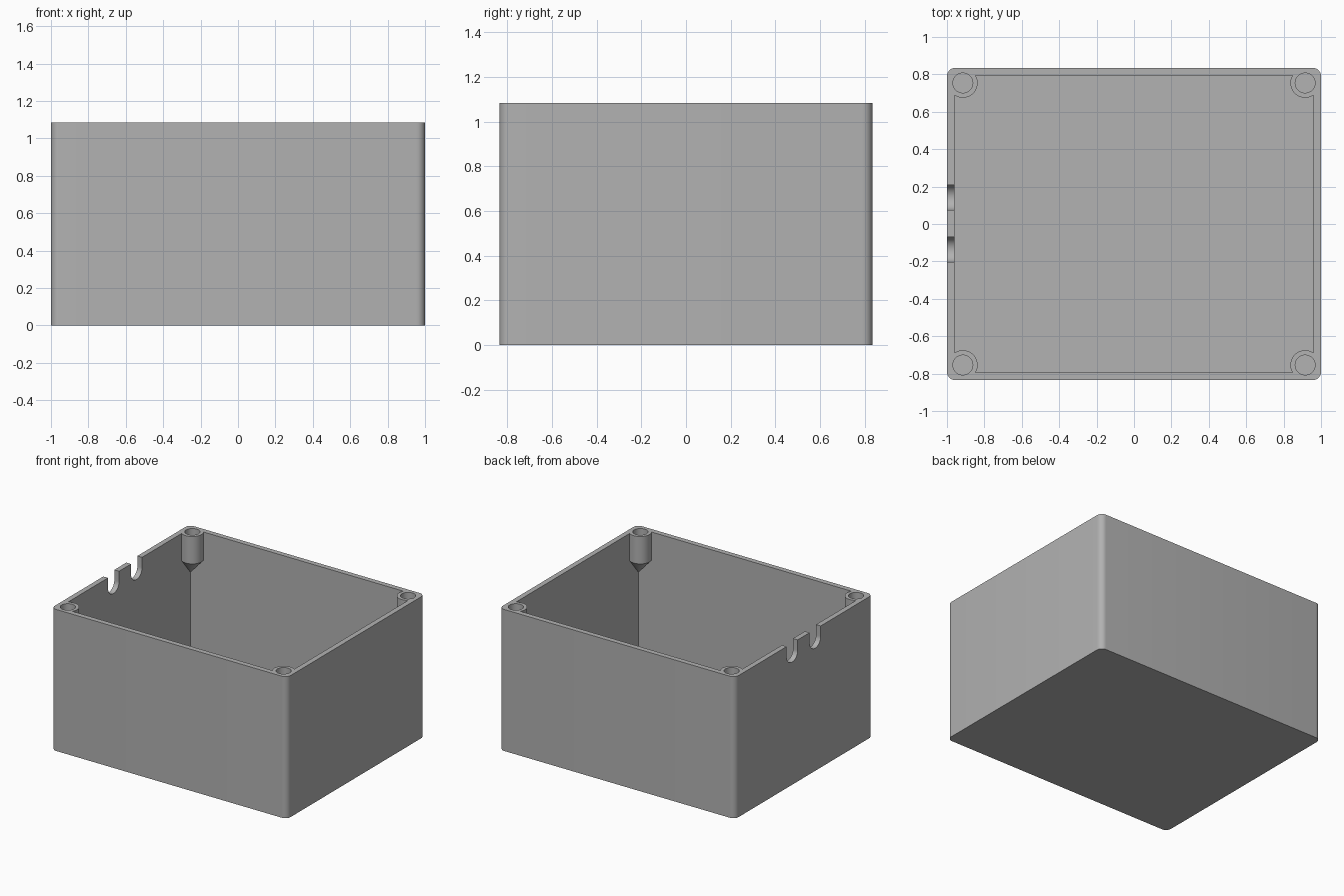
import bpy, bmesh, math
from mathutils import Matrix, Vector

default = bpy.data.objects.get("Cube")
if default:
    bpy.data.objects.remove(default, do_unlink=True)

X, Y, H = 1.0, 0.835, 1.085      # half width, half depth, height
WALL, CORNER = 0.04, 0.045
POST_X, POST_Y = 0.915, 0.754    # screw post centres
OVER = 0.1                       # overshoot of cutters above the rim

plastic = bpy.data.materials.new("grey plastic")
plastic.use_nodes = True
grey = (0.445, 0.445, 0.445, 1)
plastic.diffuse_color = grey
plastic.node_tree.nodes["Principled BSDF"].inputs["Base Color"].default_value = grey


def finish(name, bm):
    bmesh.ops.recalc_face_normals(bm, faces=bm.faces)
    mesh = bpy.data.meshes.new(name)
    bm.to_mesh(mesh)
    bm.free()
    mesh.materials.append(plastic)
    ob = bpy.data.objects.new(name, mesh)
    bpy.context.collection.objects.link(ob)
    return ob


def block(name, hx, hy, z0, z1, corner=0):
    bm = bmesh.new()
    bmesh.ops.create_cube(bm, size=1)
    bmesh.ops.scale(bm, vec=(2 * hx, 2 * hy, z1 - z0), verts=bm.verts)
    bmesh.ops.translate(bm, vec=(0, 0, (z0 + z1) / 2), verts=bm.verts)
    if corner:
        upright = [e for e in bm.edges
                   if abs(e.verts[0].co.z - e.verts[1].co.z) > 0.1]
        bmesh.ops.bevel(bm, geom=upright, offset=corner, segments=8,
                        profile=0.5, affect='EDGES')
    return finish(name, bm)


def extrude_outline(name, points, vec):
    bm = bmesh.new()
    face = bm.faces.new([bm.verts.new(p) for p in points])
    ext = bmesh.ops.extrude_face_region(bm, geom=[face])["geom"]
    bmesh.ops.translate(bm, vec=vec,
                        verts=[g for g in ext if isinstance(g, bmesh.types.BMVert)])
    return finish(name, bm)


def circle(x, y, z, r, n=48):
    return [(x + r * math.cos(math.tau * i / n),
             y + r * math.sin(math.tau * i / n), z) for i in range(n)]


def post(name, sx, sy):
    """Round post whose underside tapers into the corner of the cavity."""
    x, y, r = sx * POST_X, sy * POST_Y, 0.079
    tip = Vector((sx * (X - WALL + 0.003), sy * (Y - WALL + 0.003), H - 0.34))
    bm = bmesh.new()
    low = [bm.verts.new(p) for p in circle(x, y, H - 0.21, r)]
    high = [bm.verts.new(p) for p in circle(x, y, H + 2 * OVER, r)]
    apex = bm.verts.new(tip)
    bm.faces.new(high)
    for i, v in enumerate(low):
        j = (i + 1) % len(low)
        bm.faces.new((v, low[j], high[j], high[i]))
        bm.faces.new((v, apex, low[j]))
    return finish(name, bm)


def cut(target, tool):
    mod = target.modifiers.new("cut", 'BOOLEAN')
    mod.operation, mod.solver, mod.object = 'DIFFERENCE', 'EXACT', tool
    bpy.context.view_layer.objects.active = target
    bpy.ops.object.modifier_apply(modifier=mod.name)
    bpy.data.objects.remove(tool, do_unlink=True)


# Outer shell and the hollow, with the posts left standing in the hollow
body = block("box_body", X, Y, 0, H, CORNER)
hollow = block("hollow_cutter", X - WALL, Y - WALL, WALL, H + OVER)
corners = [(sx, sy) for sx in (-1, 1) for sy in (-1, 1)]
for sx, sy in corners:
    cut(hollow, post("post_cutter", sx, sy))
cut(body, hollow)

# Screw holes
for sx, sy in corners:
    outline = circle(sx * POST_X, sy * POST_Y, H - 0.2, 0.053)
    cut(body, extrude_outline("hole_cutter", outline, (0, 0, 0.2 + OVER)))

# Two round-bottomed cable slots in one side wall
R, SLOT_Z = 0.067, H - 0.078
for cy in (-0.137, 0.142):
    outline = [(-X - OVER, cy + R, H + OVER), (-X - OVER, cy - R, H + OVER)]
    for i in range(25):
        a = math.pi + math.pi * i / 24
        outline.append((-X - OVER, cy + R * math.cos(a), SLOT_Z + R * math.sin(a)))
    cut(body, extrude_outline("slot_cutter", outline, (OVER + WALL + 0.05, 0, 0)))

# Smooth curved walls, crisp edges
bpy.ops.object.select_all(action='DESELECT')
body.select_set(True)
bpy.context.view_layer.objects.active = body
bpy.ops.object.shade_smooth_by_angle(angle=math.radians(30))
